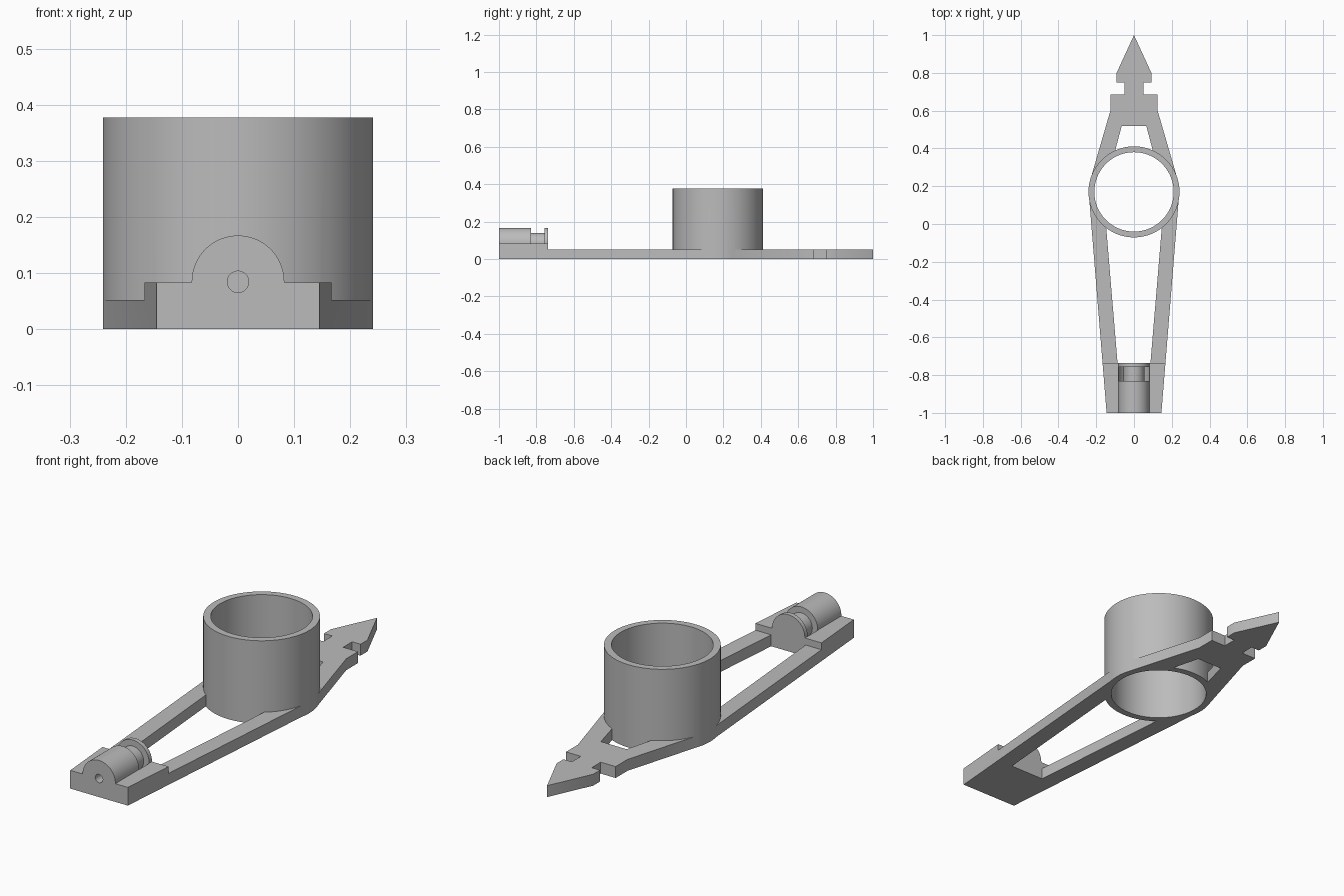
import bpy
import bmesh
from math import radians
from mathutils import Matrix, Vector

old = bpy.data.objects.get("Cube")
if old:
    bpy.data.objects.remove(old, do_unlink=True)

grey = bpy.data.materials.new("plain grey")
grey.use_nodes = True
tone = (0.5, 0.5, 0.5, 1)
grey.diffuse_color = tone
grey.node_tree.nodes["Principled BSDF"].inputs["Base Color"].default_value = tone


def finish(name, bm):
    bmesh.ops.recalc_face_normals(bm, faces=bm.faces[:])
    mesh = bpy.data.meshes.new(name)
    bm.to_mesh(mesh)
    bm.free()
    mesh.materials.append(grey)
    ob = bpy.data.objects.new(name, mesh)
    bpy.context.collection.objects.link(ob)
    return ob


def prism(name, half, z0, z1):
    """Extrude a mirrored outline given by its +x half."""
    pts = half + [(-x, y) for x, y in reversed(half) if x > 0]
    bm = bmesh.new()
    face = bm.faces.new([bm.verts.new((x, y, z0)) for x, y in pts])
    ext = bmesh.ops.extrude_face_region(bm, geom=[face])
    top = [v for v in ext["geom"] if isinstance(v, bmesh.types.BMVert)]
    bmesh.ops.translate(bm, verts=top, vec=(0, 0, z1 - z0))
    return finish(name, bm)


def cylinder(name, r, a, b, along_y=False):
    """Solid cylinder from a to b, along z at the ring or along y at the barrel."""
    bm = bmesh.new()
    bmesh.ops.create_cone(bm, cap_ends=True, segments=96, radius1=r, radius2=r, depth=b - a)
    mid = (a + b) / 2
    if along_y:
        m = Matrix.Translation((0, mid, AXIS_Z)) @ Matrix.Rotation(radians(90), 4, "X")
    else:
        m = Matrix.Translation((0, RING_Y, mid))
    bmesh.ops.transform(bm, matrix=m, verts=bm.verts[:])
    return finish(name, bm)


def combine(target, other, operation):
    """Apply a boolean and remove the helper."""
    mod = target.modifiers.new("boolean", "BOOLEAN")
    mod.operation, mod.solver, mod.object = operation, "EXACT", other
    bpy.ops.object.select_all(action="DESELECT")
    bpy.context.view_layer.objects.active = target
    target.select_set(True)
    bpy.ops.object.modifier_apply(modifier=mod.name)
    bpy.data.objects.remove(other, do_unlink=True)


RING_Y, RING_R, BORE_R, RING_TOP = 0.17, 0.241, 0.21, 0.377
AXIS_Z, BARREL_R, NECK_R = 0.0845, 0.0825, 0.055
PLATE_Z, BLOCK_Z, BLOCK_BACK = 0.052, 0.083, -0.737

# Arrow-tipped frame with the raised clamp block at the front
frame = prism("mounting_frame", [
    (0, 1), (0.092, 0.8), (0.092, 0.75), (0.05, 0.75), (0.05, 0.685),
    (0.125, 0.685), (0.125, 0.6), (0.234, 0.225), (0.24, 0.17), (0.145, -1)], 0, BLOCK_Z)
combine(frame, prism("lowering", [(0.5, 1.2), (0.5, BLOCK_BACK)], PLATE_Z, 0.2), "DIFFERENCE")

# Openings between the arms
combine(frame, prism("rear_opening", [(0.065, 0.52), (0.115, 0.33)], -0.1, 0.2), "DIFFERENCE")
combine(frame, prism("front_opening", [(0.153, 0.05), (0.087, BLOCK_BACK)], -0.1, 0.2), "DIFFERENCE")

# Upright sleeve with its through bore
combine(frame, cylinder("sleeve", RING_R, 0, RING_TOP), "UNION")
combine(frame, cylinder("bore", BORE_R, -0.1, 0.5), "DIFFERENCE")

# Barrel with a groove around its neck and a small hole in the front
combine(frame, cylinder("barrel", BARREL_R, -1, BLOCK_BACK, True), "UNION")
groove = cylinder("groove", BARREL_R + 0.0008, -0.83, -0.757, True)
combine(groove, cylinder("neck", NECK_R, -0.9, -0.7, True), "DIFFERENCE")
combine(frame, groove, "DIFFERENCE")
combine(frame, cylinder("pin_hole", 0.019, -1.1, -0.88, True), "DIFFERENCE")

bpy.ops.object.select_all(action="DESELECT")
frame.select_set(True)
bpy.context.view_layer.objects.active = frame
bpy.ops.object.shade_smooth_by_angle(angle=radians(30))
